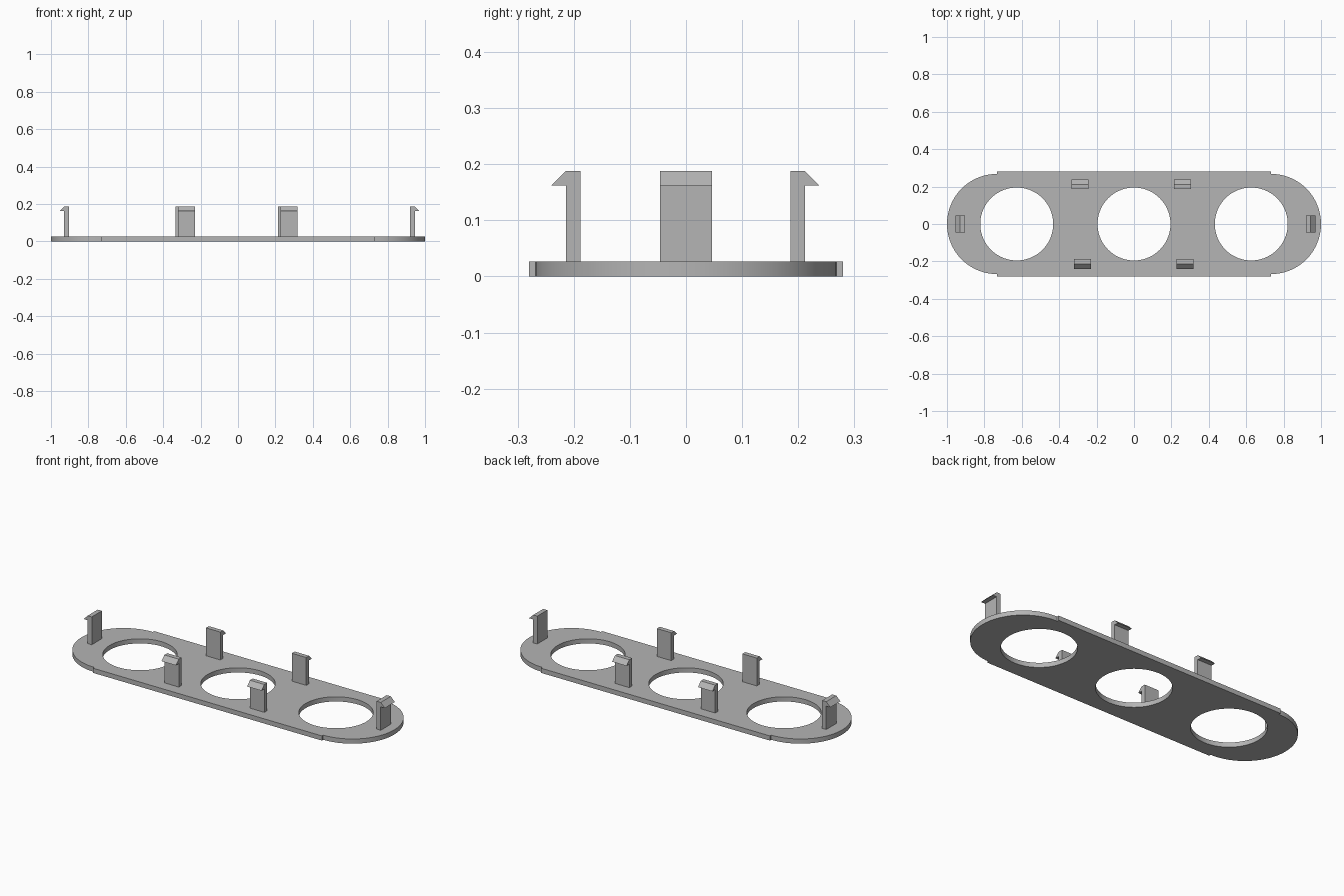
import bpy, bmesh
from math import pi, sin, cos

if "Cube" in bpy.data.objects:
    bpy.data.objects.remove(bpy.data.objects["Cube"], do_unlink=True)

grey = bpy.data.materials.new("plain grey")
grey.use_nodes = True
grey.diffuse_color = (0.46, 0.46, 0.46, 1)
grey.node_tree.nodes["Principled BSDF"].inputs["Base Color"].default_value = grey.diffuse_color

PLATE_H = 0.027
STEM = 0.026      # thickness of a clip stem
CLIP_TOP = 0.188
CLIP_W = 0.092


def arc(cx, radius, start, end, steps):
    return [(cx + radius * cos(start + (end - start) * i / steps),
             radius * sin(start + (end - start) * i / steps))
            for i in range(steps + 1)]


def extruded(name, loops, place, direction):
    """Fill closed outlines (inner ones become holes) and extrude them."""
    bm = bmesh.new()
    edges = []
    for loop in loops:
        verts = [bm.verts.new(place(*p)) for p in loop]
        edges += [bm.edges.new((verts[i - 1], verts[i])) for i in range(len(verts))]
    bmesh.ops.triangle_fill(bm, use_beauty=True, use_dissolve=False, edges=edges)
    result = bmesh.ops.extrude_face_region(bm, geom=bm.faces[:], use_keep_orig=True)
    moved = [g for g in result["geom"] if isinstance(g, bmesh.types.BMVert)]
    bmesh.ops.translate(bm, verts=moved, vec=direction)
    bmesh.ops.recalc_face_normals(bm, faces=bm.faces[:])
    mesh = bpy.data.meshes.new(name)
    bm.to_mesh(mesh)
    bm.free()
    mesh.materials.append(grey)
    obj = bpy.data.objects.new(name, mesh)
    bpy.context.collection.objects.link(obj)
    return obj


# Base plate: wide middle, slightly narrower round ends, three round holes
MID_X, MID_Y, END_R = 0.732, 0.28, 0.268
outline = ([(MID_X, -MID_Y)] + arc(MID_X, END_R, -pi / 2, pi / 2, 40) + [(MID_X, MID_Y)]
           + [(-MID_X, MID_Y)] + arc(-MID_X, END_R, pi / 2, 3 * pi / 2, 40) + [(-MID_X, -MID_Y)])
holes = [arc(x, 0.195, 0, 2 * pi, 72)[:-1] for x in (-0.627, 0, 0.627)]
plate = extruded("base_plate", [outline] + holes, lambda x, y: (x, y, 0), (0, 0, PLATE_H))
bpy.context.view_layer.objects.active = plate
plate.select_set(True)
bpy.ops.object.shade_smooth_by_angle(angle=pi / 6)
plate.select_set(False)

# Snap clip profile: stem with an outward hook, as (outward distance, height)
hook_z = CLIP_TOP - STEM
profile = [(0, PLATE_H), (STEM, PLATE_H), (STEM, hook_z),
           (2 * STEM, hook_z), (STEM, CLIP_TOP), (0, CLIP_TOP)]

# Clips along the long sides: name, centre x, inner face y, outward sign
for name, x, y, s in (("front_right_clip", -0.275, -0.188, -1),
                      ("front_left_clip", 0.272, -0.188, -1),
                      ("back_right_clip", -0.289, 0.186, 1),
                      ("back_left_clip", 0.26, 0.186, 1)):
    extruded(name, [profile], lambda d, z: (x - CLIP_W / 2, y + s * d, z), (CLIP_W, 0, 0))

# Clips on the round ends
for name, x, s in (("right_end_clip", -0.903, -1), ("left_end_clip", 0.919, 1)):
    extruded(name, [profile], lambda d, z: (x + s * d, -CLIP_W / 2, z), (0, CLIP_W, 0))
